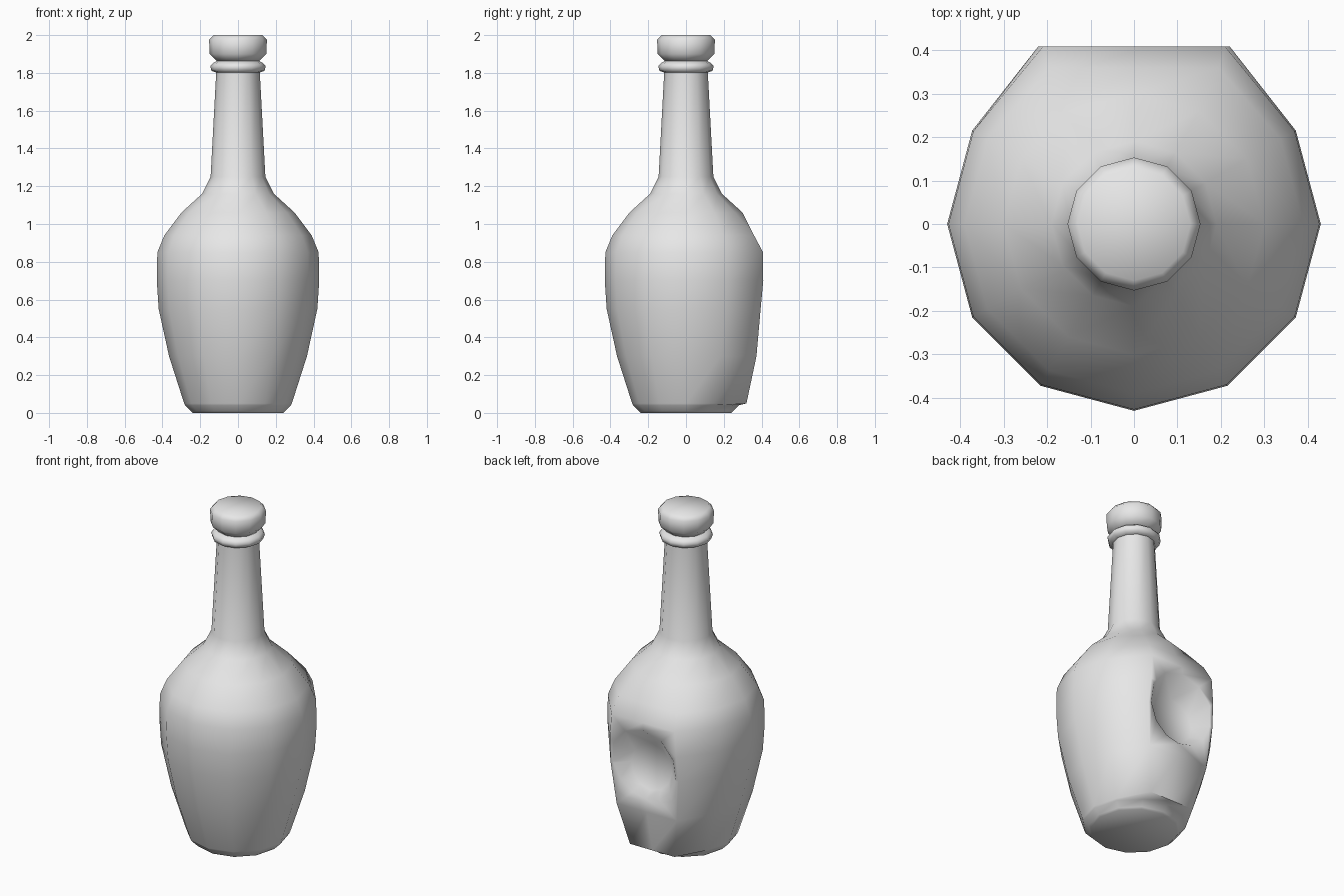
import bpy, bmesh, math
from mathutils import Matrix

if "Cube" in bpy.data.objects:
    bpy.data.objects.remove(bpy.data.objects["Cube"], do_unlink=True)

grey = bpy.data.materials.new("plain grey")
grey.use_nodes = True
grey.diffuse_color = (0.8, 0.8, 0.8, 1)
grey.node_tree.nodes["Principled BSDF"].inputs["Base Color"].default_value = (0.8, 0.8, 0.8, 1)

SIDES = 12
BACK = 3  # index of the column that points straight back


def lathe(name, profile, flatten=None):
    """Stack rings of (radius, height); flatten maps a ring index to the panel's (half width, y)."""
    flatten = flatten or {}
    bm = bmesh.new()
    rings = []
    for n, (r, z) in enumerate(profile):
        ring = []
        for i in range(SIDES):
            a = math.tau * i / SIDES
            x, y = r * math.cos(a), r * math.sin(a)
            if n in flatten and abs(i - BACK) <= 1:
                half, y = flatten[n]
                x = (BACK - i) * half
            ring.append(bm.verts.new((x, y, z)))
        rings.append(ring)
    for low, high in zip(rings, rings[1:]):
        for i in range(SIDES):
            j = (i + 1) % SIDES
            bm.faces.new((low[i], low[j], high[j], high[i]))
    bm.faces.new(rings[0][::-1])
    bm.faces.new(rings[-1])
    return finish(name, bm)


def finish(name, bm):
    bmesh.ops.recalc_face_normals(bm, faces=bm.faces)
    mesh = bpy.data.meshes.new(name)
    bm.to_mesh(mesh)
    bm.free()
    mesh.materials.append(grey)
    obj = bpy.data.objects.new(name, mesh)
    bpy.context.collection.objects.link(obj)
    return obj


def activate(obj):
    bpy.ops.object.select_all(action='DESELECT')
    obj.select_set(True)
    bpy.context.view_layer.objects.active = obj


# Bottle body and neck, with a raised flat panel on the back
bottle = lathe("bottle", [
    (0.24, 0), (0.25, 0.01), (0.28, 0.04), (0.285, 0.05), (0.365, 0.3), (0.42, 0.55),
    (0.43, 0.7), (0.427, 0.85), (0.39, 0.94), (0.3, 1.06), (0.19, 1.16),
    (0.145, 1.25), (0.115, 1.81)],
    {3: (0.148, 0.32), 4: (0.2, 0.373), 5: (0.225, 0.395), 6: (0.22, 0.409),
     7: (0.21, 0.408), 8: (0.195, 0.36)})

# Round dent in the panel, tilted with its face
bm = bmesh.new()
bmesh.ops.create_cone(bm, cap_ends=True, segments=SIDES, radius1=0.135, radius2=0.28, depth=0.14)
bm.transform(Matrix.Translation((0, 0.395, 0.56)) @ Matrix.Rotation(math.radians(-85), 4, 'X'))
cutter = finish("dent_cutter", bm)
cutter.hide_render = True
activate(bottle)
cut = bottle.modifiers.new("dent", 'BOOLEAN')
cut.operation = 'DIFFERENCE'
cut.solver = 'EXACT'
cut.object = cutter
bpy.ops.object.modifier_apply(modifier=cut.name)
bpy.data.objects.remove(cutter, do_unlink=True)

# Lip ring and stopper
lip = lathe("lip_ring", [(0.11, 1.8), (0.14, 1.81), (0.147, 1.835), (0.135, 1.85), (0.11, 1.865)])
stopper = lathe("stopper", [(0.11, 1.86), (0.15, 1.9), (0.153, 1.975), (0.13, 2.0)])

for part in (bottle, lip, stopper):
    activate(part)
    bpy.ops.object.shade_smooth_by_angle(angle=math.radians(58))
